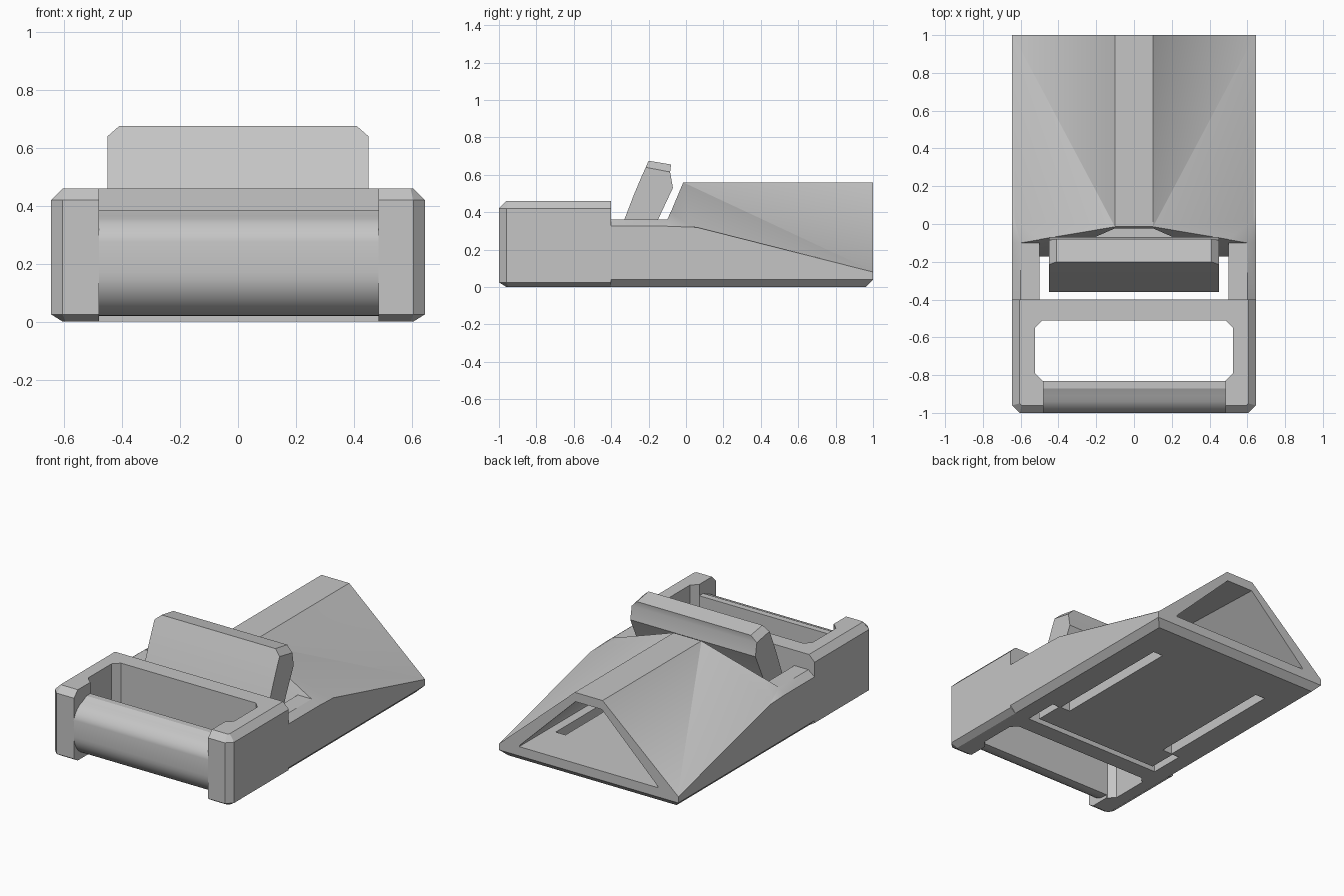
import bpy, bmesh, math

if "Cube" in bpy.data.objects:
    bpy.data.objects.remove(bpy.data.objects["Cube"])

grey = bpy.data.materials.new("plastic_grey")
grey.diffuse_color = (0.56, 0.56, 0.56, 1)
grey.use_nodes = True
grey.node_tree.nodes["Principled BSDF"].inputs["Base Color"].default_value = grey.diffuse_color


def make(name, bm):
    bmesh.ops.recalc_face_normals(bm, faces=bm.faces)
    me = bpy.data.meshes.new(name)
    bm.to_mesh(me)
    bm.free()
    me.materials.append(grey)
    ob = bpy.data.objects.new(name, me)
    bpy.context.collection.objects.link(ob)
    return ob


def loft(name, rings):
    """Closed solid through rings that all have the same number of points."""
    bm = bmesh.new()
    rows = [[bm.verts.new(p) for p in r] for r in rings]
    n = len(rows[0])
    for a, b in zip(rows, rows[1:]):
        for i in range(n):
            j = (i + 1) % n
            bm.faces.new((a[i], a[j], b[j], b[i]))
    bm.faces.new(rows[0])
    bm.faces.new(rows[-1])
    return make(name, bm)


def prism_x(name, profile, x0, x1):
    return loft(name, [[(x, y, z) for y, z in profile] for x in (x0, x1)])


def prism_z(name, outline, z0, z1):
    return loft(name, [[(x, y, z) for x, y in outline] for z in (z0, z1)])


def box(name, x0, x1, y0, y1, z0, z1):
    return prism_z(name, [(x0, y0), (x1, y0), (x1, y1), (x0, y1)], z0, z1)


def both(half):
    """Ring from its right half plus the mirrored left half."""
    return half + [(-x, *rest) for x, *rest in reversed(half)]


def cut(ob, cutters):
    bpy.context.view_layer.objects.active = ob
    for c in cutters:
        m = ob.modifiers.new("cut", 'BOOLEAN')
        m.operation, m.solver, m.object = 'DIFFERENCE', 'EXACT', c
        bpy.ops.object.modifier_apply(modifier=m.name)
        bpy.data.objects.remove(c)


def smooth(ob, deg):
    bpy.ops.object.select_all(action='DESELECT')
    ob.select_set(True)
    bpy.context.view_layer.objects.active = ob
    bpy.ops.object.shade_smooth_by_angle(angle=math.radians(deg))


# Rear body: low arms rising into a ridged hump
start = [(.605, -.4, 0), (.645, -.4, .04), (.645, -.4, .325), (.6, -.4, .36), (.1, -.4, .36)]
foot = [(x, -.1, z) for x, y, z in start]
crest = [(.605, .06, 0), (.645, .06, .04), (.645, .06, .319), (.63, .02, .329), (.1, -.015, .56)]
end = [(.605, .96, 0), (.645, 1, .04), (.645, 1, .08), (.64, 1, .085), (.1, 1, .56)]

bm = bmesh.new()
rows = [[bm.verts.new(p) for p in both(h)] for h in (start, foot, crest, end)]
n = len(rows[0])
for r, (a, b) in enumerate(zip(rows, rows[1:])):
    for i in range(n):
        j = (i + 1) % n
        if i not in (3, 5):
            bm.faces.new((a[i], a[j], b[j], b[i]))
        elif (i == 3) == (r == 1):
            bm.faces.new((a[i], a[j], b[j]))
            bm.faces.new((a[i], b[j], b[i]))
        else:
            bm.faces.new((a[i], a[j], b[i]))
            bm.faces.new((a[j], b[j], b[i]))
bm.faces.new(rows[0])
# Rear end: sloped lower lip and upright face above it
last = rows[-1]
bm.faces.new((last[0], last[1], last[8], last[9]))
bm.faces.new(last[1:9])
body = make("rear_body", bm)

cavity = loft("cavity_cutter", [both(h) for h in (
    [(.497, -.3, .1), (.497, -.3, .13), (.1, -.3, .54)],
    [(.497, 0, .1), (.497, 0, .13), (.1, 0, .54)],
    [(.5, 1.02, .1), (.495, 1.02, .11), (.095, 1.02, .5)])])
pocket = prism_x("pocket_cutter", [(-.45, -.1), (-.45, .7), (.045, .7), (-.004, .585),
                                   (-.172, .185), (-.172, -.1)], -.5, .5)
slots = [box("slot_cutter", min(s * .37, s * .44), max(s * .37, s * .44), -.3, .71, -.1, .13)
         for s in (-1, 1)]
cut(body, [cavity, pocket] + slots)
smooth(body, 28)

# Front frame with chamfered rim
outer = [(.645, -.4), (.645, -.96), (.605, -1)]
inner = [(.605, -.4), (.605, -.95), (.595, -.96)]
frame = loft("front_frame", [both([(x, y, z) for x, y in o])
                             for o, z in ((inner, 0), (outer, .025), (outer, .42), (inner, .46))])
c = .04
window = prism_z("window_cutter", both([
    (.525 - c, -.83), (.525, -.83 + c), (.525, -.51 - c), (.525 - c, -.51)]), -.1, .6)
mouth = box("mouth_cutter", -.48, .485, -1.1, -.75, -.1, .6)
cut(frame, [window, mouth])

# Strap bar across the front: flat face, rounded above and below
arc = [(-.85 - .15 * math.cos(a), .17 - .15 * math.sin(a))
       for a in (math.radians(9 * k) for k in range(11))]
bar = prism_x("strap_bar", [
    (-.83, .386), (-.87, .386), (-.91, .366), (-.94, .355), (-.965, .338), (-.985, .315),
    (-.996, .295), (-1, .277)] + arc + [(-.83, .02)], -.483, .488)
smooth(bar, 25)

# Release lever standing on the flexible floor tongue
side = [(-.215, .64), (-.24, .585), (-.28, .49), (-.33, .36), (-.36, .28), (-.36, 0),
        (-.168, 0), (-.168, .1), (-.21, .2), (-.15, .36), (-.07, .53), (-.085, .615)]
top = [(-.08, .655), (-.2, .675)]
bm = bmesh.new()
caps = []
for s in (-1, 1):
    low = [bm.verts.new((s * .45, y, z)) for y, z in side]
    up = [bm.verts.new((s * .41, y, z)) for y, z in top]
    bm.faces.new(low)
    bm.faces.new((low[-1], up[0], up[1], low[0]))
    caps.append(low + up)
for i in range(len(caps[0])):
    j = (i + 1) % len(caps[0])
    bm.faces.new((caps[0][i], caps[0][j], caps[1][j], caps[1][i]))
lever = make("release_lever", bm)
smooth(lever, 18)
